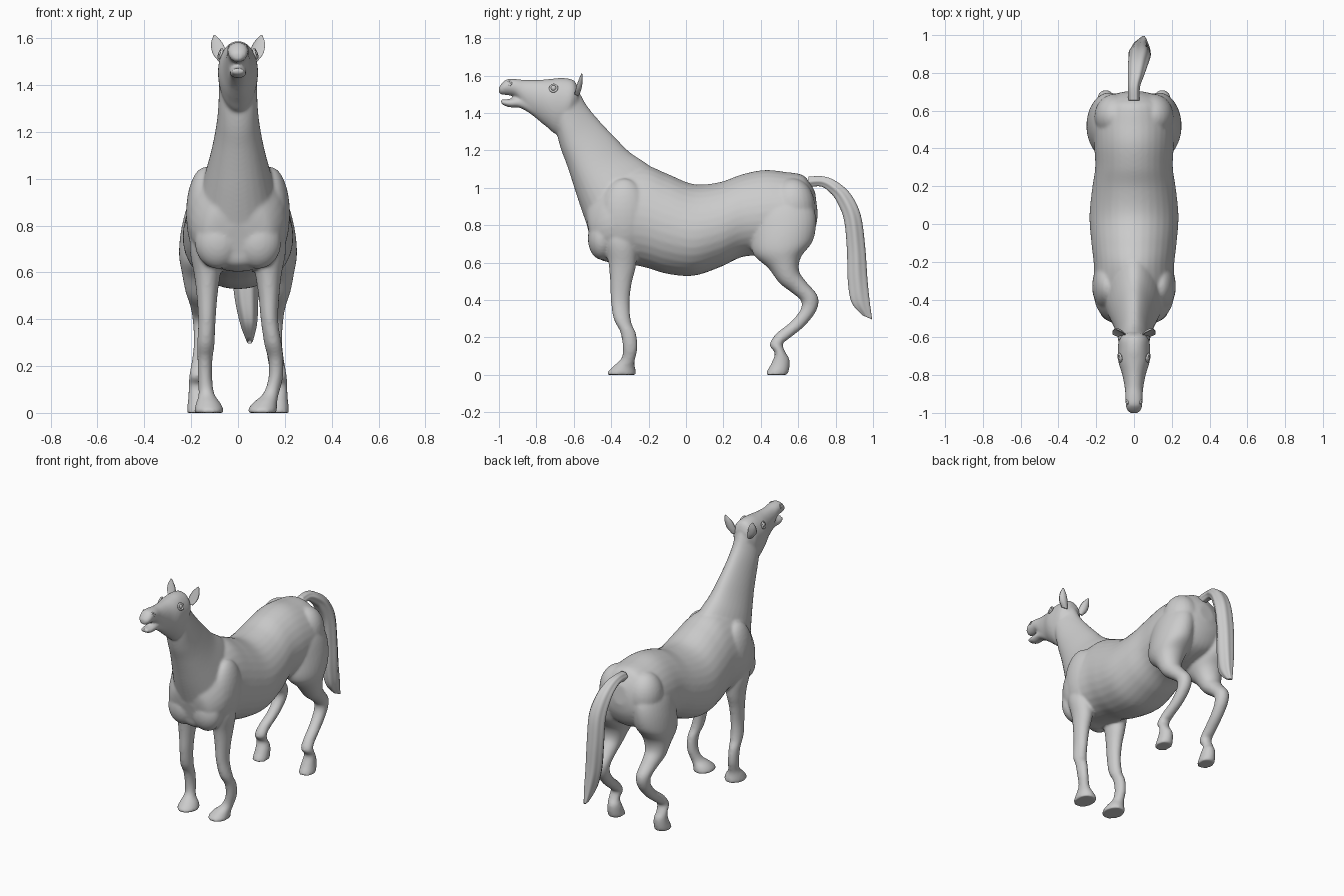
import bpy, bmesh, math
from mathutils import Matrix


def spline(rows, steps=6):
    """Catmull-Rom interpolation through the section rows."""
    out = []
    for i in range(len(rows) - 1):
        p0, p1 = rows[max(i - 1, 0)], rows[i]
        p2, p3 = rows[i + 1], rows[min(i + 2, len(rows) - 1)]
        for s in range(steps):
            t = s / steps
            out.append([0.5 * (2 * b + (c - a) * t + (2 * a - 5 * b + 4 * c - d) * t * t
                               + (3 * b - a - 3 * c + d) * t ** 3)
                        for a, b, c, d in zip(p0, p1, p2, p3)])
    return out + [list(rows[-1])]


def loft(bm, rows, skew=0.0, lobes=0.0, cup=1.0, n=32):
    """Each row: centre x, half width, then the two silhouette points (y, z) of the section."""
    rings = []
    for x, w, y1, z1, y2, z2 in spline(rows):
        ring = []
        for i in range(n):
            a = 2 * math.pi * i / n
            r = 1 + lobes * (math.cos(6 * a) - 1)
            s, c = r * math.sin(a), r * math.cos(a)
            if s < 0:
                s *= cup
            ring.append(bm.verts.new((x + w * c * (1 - skew * s),
                                      (y1 + y2) / 2 + s * (y2 - y1) / 2,
                                      (z1 + z2) / 2 + s * (z2 - z1) / 2)))
        rings.append(ring)
    for r0, r1 in zip(rings, rings[1:]):
        for i in range(n):
            j = (i + 1) % n
            bm.faces.new((r0[i], r0[j], r1[j], r1[i]))
    bm.faces.new(rings[0][::-1])
    bm.faces.new(rings[-1])


def ball(bm, loc, size):
    m = Matrix.Translation(loc) @ Matrix.Diagonal((*size, 1))
    bmesh.ops.create_uvsphere(bm, u_segments=24, v_segments=16, radius=1, matrix=m)


def finish(bm, name):
    bmesh.ops.recalc_face_normals(bm, faces=bm.faces[:])
    for f in bm.faces:
        f.smooth = True
    me = bpy.data.meshes.new(name)
    bm.to_mesh(me)
    bm.free()
    ob = bpy.data.objects.new(name, me)
    bpy.context.collection.objects.link(ob)
    return ob


def flip(rows, keep=1.0, mid=0.132):
    return [(-(mid + (r[0] - mid) * keep), *r[1:]) for r in rows]


torso = [(0, .06, -.50, .68, -.53, .80), (0, .14, -.485, .635, -.535, .92),
         (0, .195, -.43, .605, -.46, 1.04), (0, .215, -.35, .60, -.36, 1.10),
         (0, .212, -.22, .575, -.22, 1.12), (0, .225, -.10, .54, -.10, 1.075),
         (0, .235, .04, .53, .04, 1.02), (0, .222, .18, .575, .18, 1.03),
         (0, .205, .30, .63, .30, 1.072), (0, .21, .42, .64, .42, 1.095),
         (0, .21, .54, .66, .53, 1.085), (0, .185, .64, .70, .62, 1.07),
         (0, .13, .69, .78, .66, 1.03), (0, .05, .705, .86, .69, .98)]
neck = [(0, .17, -.53, .80, -.10, 1.03), (0, .14, -.575, .93, -.20, 1.122),
        (0, .115, -.61, 1.04, -.30, 1.19), (0, .097, -.64, 1.13, -.38, 1.27),
        (0, .085, -.67, 1.21, -.46, 1.355), (0, .08, -.69, 1.29, -.53, 1.44),
        (0, .075, -.70, 1.36, -.575, 1.52), (0, .05, -.69, 1.44, -.61, 1.56)]
head = [(0, .05, -.58, 1.42, -.575, 1.53), (0, .08, -.635, 1.32, -.60, 1.575),
        (0, .085, -.69, 1.285, -.66, 1.588), (0, .082, -.745, 1.325, -.72, 1.583),
        (0, .063, -.80, 1.37, -.79, 1.577), (0, .05, -.86, 1.42, -.86, 1.577),
        (0, .046, -.91, 1.485, -.91, 1.582), (0, .044, -.955, 1.495, -.955, 1.582),
        (0, .038, -.99, 1.498, -.98, 1.564), (0, .02, -1.003, 1.51, -1.0, 1.54)]
jaw = [(0, .045, -.78, 1.36, -.78, 1.46), (0, .038, -.88, 1.424, -.88, 1.482),
       (0, .036, -.945, 1.43, -.95, 1.474), (0, .026, -.985, 1.446, -.995, 1.472)]
fore = [(.12, .06, -.45, .85, -.28, .85), (.13, .075, -.44, .72, -.26, .70),
        (.13, .056, -.415, .60, -.268, .58), (.132, .044, -.406, .50, -.29, .49),
        (.135, .037, -.402, .40, -.302, .38), (.15, .037, -.387, .30, -.292, .28),
        (.162, .032, -.352, .23, -.267, .22), (.16, .031, -.338, .15, -.26, .14),
        (.14, .034, -.345, .09, -.275, .07), (.115, .052, -.39, .045, -.272, .04),
        (.105, .062, -.42, .015, -.267, .015), (.105, .062, -.422, 0, -.267, 0)]
hind = [(.09, .04, .42, .98, .56, 1.02), (.115, .09, .36, .88, .66, .93),
        (.13, .11, .345, .75, .695, .84), (.145, .107, .36, .645, .68, .72),
        (.155, .085, .44, .57, .615, .63), (.16, .065, .50, .49, .605, .555),
        (.155, .052, .565, .44, .645, .495), (.15, .045, .615, .395, .705, .42),
        (.15, .04, .61, .345, .698, .345), (.155, .036, .556, .28, .635, .262),
        (.165, .035, .482, .22, .553, .195), (.17, .038, .447, .16, .518, .165),
        (.175, .036, .475, .115, .532, .12), (.17, .042, .455, .06, .553, .085),
        (.17, .047, .433, .02, .552, .03), (.17, .049, .426, 0, .542, 0)]
tail = [(0, .03, .65, 1.0, .655, 1.062), (0, .032, .72, 1.005, .73, 1.064),
        (.01, .042, .765, .975, .80, 1.04), (.02, .052, .80, .93, .88, .973),
        (.03, .058, .84, .83, .937, .86), (.03, .058, .856, .67, .962, .69),
        (.035, .052, .86, .51, .975, .51), (.045, .037, .88, .39, .988, .38),
        (.05, .014, .94, .32, .998, .295)]
ear = [(.06, .02, -.62, 1.51, -.575, 1.49), (.078, .03, -.617, 1.545, -.56, 1.525),
       (.09, .025, -.595, 1.585, -.553, 1.57), (.10, .004, -.562, 1.614, -.555, 1.612)]

# Body: trunk, neck, head and legs fused into one smooth skin
bm = bmesh.new()
loft(bm, torso, skew=.1)
loft(bm, neck, skew=.25)
loft(bm, head, skew=-.1)
loft(bm, jaw)
for rows in (fore, flip(fore, .3), hind, flip(hind)):
    loft(bm, rows)
for s in (-1, 1):
    ball(bm, (s * .085, -.45, .73), (.1, .075, .115))     # breast
    ball(bm, (s * .14, -.33, .85), (.082, .13, .2))       # shoulder
    ball(bm, (s * .10, .57, .90), (.11, .12, .15))        # buttock
body = finish(bm, "body")
rm = body.modifiers.new("fuse", 'REMESH')
rm.mode = 'VOXEL'
rm.voxel_size = .008
rm.use_smooth_shade = True
sm = body.modifiers.new("soften", 'SMOOTH')
sm.factor = .5
sm.iterations = 10

# Tail with hair grooves
bm = bmesh.new()
loft(bm, tail, lobes=.05, n=48)
finish(bm, "tail")

# Ears, eyes, eyelids and nostrils
for s, side in ((1, "right"), (-1, "left")):
    bm = bmesh.new()
    loft(bm, [(s * r[0], *r[1:]) for r in ear], cup=-.25)
    finish(bm, "ear_" + side)
    bm = bmesh.new()
    ball(bm, (s * .07, -.708, 1.533), (.014, .016, .016))
    finish(bm, "eye_" + side)
    for name, loc, turn, r, t in (("eyelid", (s * .075, -.708, 1.533), -s * .2, .019, .006),
                                  ("nostril", (s * .036, -.945, 1.558), -s * .3, .011, .005)):
        bpy.ops.mesh.primitive_torus_add(major_radius=r, minor_radius=t, location=loc,
                                         major_segments=24, minor_segments=10,
                                         rotation=(0, s * 1.25, turn))
        bpy.context.object.name = name + "_" + side
        bpy.ops.object.shade_smooth()
